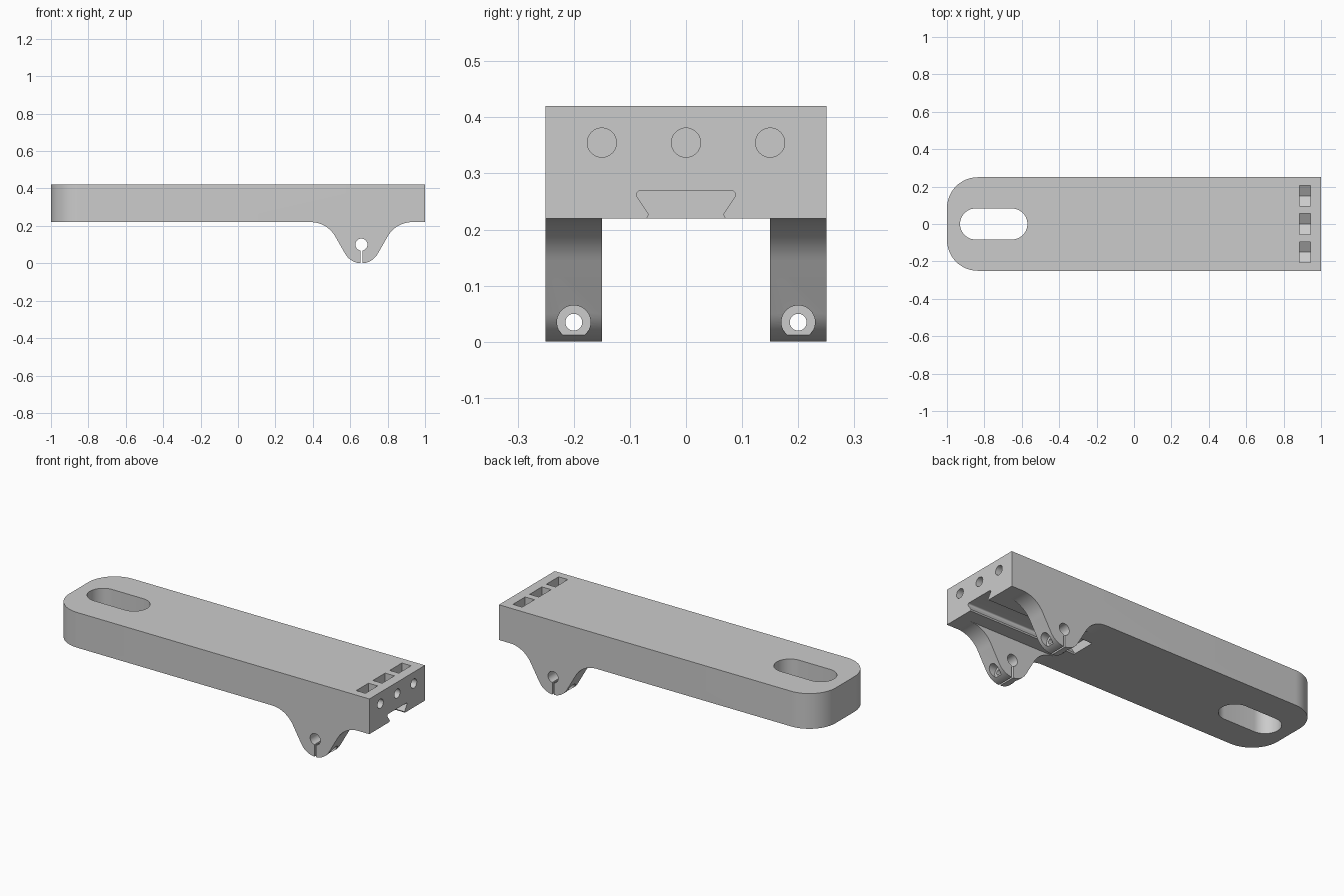
import bpy
import bmesh
from math import sin, cos, pi, radians
from mathutils import Vector

cube = bpy.data.objects.get("Cube")
if cube:
    bpy.data.objects.remove(cube, do_unlink=True)

grey = bpy.data.materials.new("plain grey")
grey.use_nodes = True
grey.diffuse_color = (0.6, 0.6, 0.6, 1)
grey.node_tree.nodes["Principled BSDF"].inputs["Base Color"].default_value = (0.6, 0.6, 0.6, 1)


def arc(cx, cy, r, start, end, n=12):
    """Points along an arc, angles in degrees."""
    return [(cx + r * cos(radians(start + (end - start) * i / n)),
             cy + r * sin(radians(start + (end - start) * i / n))) for i in range(n + 1)]


def circle(cx, cy, r, n=40):
    return arc(cx, cy, r, 0, 360, n)[:-1]


def box(x0, x1, y0, y1):
    return [(x0, y0), (x1, y0), (x1, y1), (x0, y1)]


def prism(name, points, axis, low, high):
    """Extrude a 2D outline along an axis; the outline uses the other two axes in order."""
    place = {"x": lambda u, v, w: (w, u, v),
             "y": lambda u, v, w: (u, w, v),
             "z": lambda u, v, w: (u, v, w)}[axis]
    bm = bmesh.new()
    face = bm.faces.new([bm.verts.new(place(u, v, low)) for u, v in points])
    top = bmesh.ops.extrude_face_region(bm, geom=[face])["geom"]
    bmesh.ops.translate(bm, verts=[g for g in top if isinstance(g, bmesh.types.BMVert)],
                        vec=Vector(place(0, 0, high - low)))
    bmesh.ops.recalc_face_normals(bm, faces=bm.faces)
    mesh = bpy.data.meshes.new(name)
    bm.to_mesh(mesh)
    bm.free()
    mesh.materials.append(grey)
    obj = bpy.data.objects.new(name, mesh)
    bpy.context.collection.objects.link(obj)
    return obj


def combine(target, tool, operation="DIFFERENCE"):
    """Apply a boolean and discard the tool."""
    tool.hide_render = True
    mod = target.modifiers.new("cut", "BOOLEAN")
    mod.operation, mod.solver, mod.object = operation, "EXACT", tool
    bpy.ops.object.select_all(action="DESELECT")
    bpy.context.view_layer.objects.active = target
    target.select_set(True)
    bpy.ops.object.modifier_apply(modifier=mod.name)
    bpy.data.objects.remove(tool, do_unlink=True)


# Long arm with two rounded corners at one end
under, top, half = 0.22, 0.42, 0.25
corner = 0.165
outline = ([(1, -half), (1, half)]
           + arc(corner - 1, half - corner, corner, 90, 180, 16)
           + arc(corner - 1, corner - half, corner, 180, 270, 16))
arm = prism("bracket_arm", outline, "z", under, top)

# Clamp lugs: round tip, sloped flanks and fillets into the arm
lug_x, hub_z, tip_r, fillet_r, reach = 0.66, 0.1, 0.1, 0.15, 0.271
right = (arc(lug_x, hub_z, tip_r, -90, -30)
         + arc(lug_x + reach, under - fillet_r, fillet_r, 150, 90, 16)
         + [(lug_x + reach, under + 0.06)])
left = [(2 * lug_x - x, z) for x, z in reversed(right[1:])]
for side in (-1, 1):
    y = side * 0.2
    combine(arm, prism("clamp_lug", right + left, "y", y - 0.05, y + 0.05), "UNION")

# Pivot bore and clamping slit across both lugs
combine(arm, prism("pivot_bore", circle(lug_x, hub_z, 0.032), "y", -0.4, 0.4))
combine(arm, prism("clamp_slit", box(lug_x - 0.005, lug_x + 0.005, -0.1, hub_z), "y", -0.4, 0.4))

# Clamp screw holes with a counterbore on each flank
for y in (-0.2, 0.2):
    combine(arm, prism("screw_hole", circle(y, 0.035, 0.015, 32), "x", 0.4, 0.92))
    for low, high in ((lug_x + 0.048, 0.84), (0.48, lug_x - 0.048)):
        combine(arm, prism("counterbore", circle(y, 0.035, 0.03), "x", low, high))

# Slot through the rounded end
slot = arc(-0.653, 0, 0.083, -90, 90, 20) + arc(-0.847, 0, 0.083, 90, 270, 20)
combine(arm, prism("slot", slot, "z", 0, 1))

# End screw holes and their pointed nut pockets
for y in (-0.15, 0, 0.15):
    combine(arm, prism("end_hole", circle(y, 0.355, 0.026), "x", 0.8, 1.1))
    pocket = [(y, 0.291), (y + 0.055, 0.323), (y + 0.055, 0.5), (y - 0.055, 0.5), (y - 0.055, 0.323)]
    combine(arm, prism("nut_pocket", pocket, "x", 0.886, 0.944))

# Dovetail groove under the arm
flank = [(0.07, 0.1), (0.07, under), (0.066, 0.227)] + arc(0.08, 0.262, 0.008, -25, 90, 8)
groove = flank + [(-y, z) for y, z in reversed(flank)]
combine(arm, prism("dovetail_groove", groove, "x", 0.33, 1.1))

bpy.ops.object.select_all(action="DESELECT")
arm.select_set(True)
bpy.context.view_layer.objects.active = arm
bpy.ops.object.shade_smooth_by_angle(angle=pi / 6)
